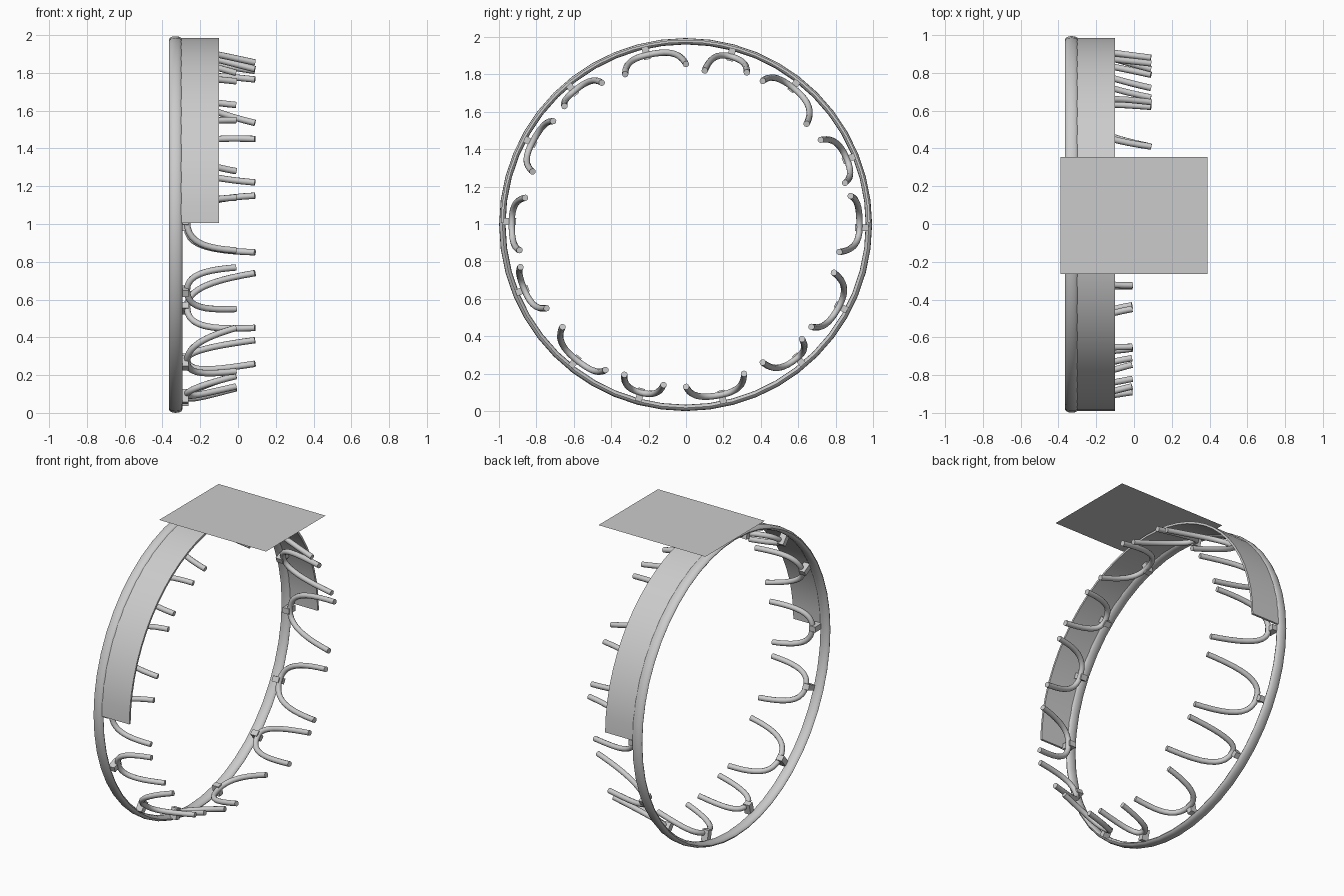
import bpy, bmesh, math
from mathutils import Vector

cube = bpy.data.objects.get("Cube")
if cube:
    bpy.data.objects.remove(cube, do_unlink=True)

grey = bpy.data.materials.new("plain grey")
grey.use_nodes = True
GREY = (0.6, 0.6, 0.6, 1)
grey.diffuse_color = GREY
grey.node_tree.nodes["Principled BSDF"].inputs["Base Color"].default_value = GREY

CENTRE = Vector((0, -0.002, 0.997))


def polar(x, radius, angle):
    """Point on a circle around the x axis, angle from +y towards +z."""
    return CENTRE + Vector((x, radius * math.cos(angle), radius * math.sin(angle)))


def finish(bm, name, smooth=True):
    bmesh.ops.recalc_face_normals(bm, faces=bm.faces)
    mesh = bpy.data.meshes.new(name)
    bm.to_mesh(mesh)
    bm.free()
    obj = bpy.data.objects.new(name, mesh)
    bpy.context.collection.objects.link(obj)
    mesh.materials.append(grey)
    if smooth:
        bpy.ops.object.select_all(action="DESELECT")
        obj.select_set(True)
        bpy.context.view_layer.objects.active = obj
        bpy.ops.object.shade_smooth_by_angle(angle=math.radians(40))
    return obj


def sweep(name, section, start, end, steps):
    """Sweep a closed (x, radius) section around the x axis."""
    bm = bmesh.new()
    full = abs(end - start) > 6.28
    rows = []
    for i in range(steps if full else steps + 1):
        a = start + (end - start) * i / steps
        rows.append([bm.verts.new(polar(x, r, a)) for x, r in section])
    n = len(section)
    for i in range(steps):
        p, q = rows[i], rows[(i + 1) % len(rows)]
        for j in range(n):
            bm.faces.new((p[j], p[(j + 1) % n], q[(j + 1) % n], q[j]))
    if not full:
        bm.faces.new(rows[0])
        bm.faces.new(rows[-1])
    return finish(bm, name)


# Flattened tubular ring
oval = []
for k in range(12):
    a = math.tau * k / 12
    oval.append((-0.33 + 0.035 * math.cos(a), 0.98 + 0.017 * math.sin(a)))
sweep("ring", oval, 0, math.tau, 48)

# Half-round hood over the upper half
sweep("hood", [(-0.32, 0.974), (-0.1, 0.974), (-0.1, 0.988), (-0.32, 0.988)],
      math.radians(0.5), math.radians(179.5), 32)

# Flat sheet on top
bm = bmesh.new()
bm.faces.new([bm.verts.new((x, y, 2)) for x, y in
              ((-0.39, -0.265), (0.39, -0.265), (0.39, 0.355), (-0.39, 0.355))])
finish(bm, "top_sheet", smooth=False)


def prong_half(mid, out, tangent, tip):
    """Curve from the clamp, along the ring, then bending over to the tip."""
    d = tip - mid
    along = tangent * d.dot(tangent)
    inward = out * d.dot(out)
    reach = Vector((d.x, 0, 0))
    p1 = mid + along * 0.75
    p2 = mid + along * 0.93 + inward * 0.45 + reach * 0.38
    pts = []
    for i in range(11):
        t = i / 10
        s = 1 - t
        pts.append(mid * s**3 + p1 * 3 * s * s * t + p2 * 3 * s * t * t + tip * t**3)
    return pts


def tube(name, pts, radius, sides=10):
    bm = bmesh.new()
    rows = []
    side = None
    for i, p in enumerate(pts):
        d = (pts[min(i + 1, len(pts) - 1)] - pts[max(i - 1, 0)]).normalized()
        side = d.orthogonal() if side is None else side - d * side.dot(d)
        side.normalize()
        up = d.cross(side)
        rows.append([bm.verts.new(p + radius * (side * math.cos(math.tau * k / sides)
                     + up * math.sin(math.tau * k / sides))) for k in range(sides)])
    for p, q in zip(rows, rows[1:]):
        for j in range(sides):
            bm.faces.new((p[j], p[(j + 1) % sides], q[(j + 1) % sides], q[j]))
    bm.faces.new(rows[0])
    bm.faces.new(rows[-1])
    return finish(bm, name)


def clamp(name, angle):
    bm = bmesh.new()
    bmesh.ops.create_cube(bm, size=1)
    out = polar(0, 1, angle) - CENTRE
    tan = Vector((0, -out.z, out.y))
    c = polar(-0.285, 0.942, angle)
    for v in bm.verts:
        v.co = c + Vector((v.co.x * 0.045, 0, 0)) + tan * v.co.y * 0.036 + out * v.co.z * 0.072
    finish(bm, name, smooth=False)


# Clamp angle, then both prong tips as (y, z)
LONG = [
    (75, (0.10, 1.82), (0.325, 1.81)), (52, (0.41, 1.765), (0.645, 1.535)),
    (22, (0.72, 1.45), (0.85, 1.22)), (-1, (0.88, 1.15), (0.82, 0.85)),
    (-28, (0.79, 0.74), (0.67, 0.45)), (-50, (0.62, 0.385), (0.41, 0.26)),
    (103, (0, 1.855), (-0.325, 1.80)),
]
SHORT = [
    (-78, (0.31, 0.20), (0, 0.13)), (-105, (-0.33, 0.195), (-0.12, 0.14)),
    (-129, (-0.66, 0.45), (-0.43, 0.22)), (-158, (-0.885, 0.77), (-0.745, 0.55)),
    (-181, (-0.86, 1.14), (-0.89, 0.86)), (-208, (-0.71, 1.55), (-0.82, 1.28)),
    (-230, (-0.45, 1.755), (-0.65, 1.63)),
]
for reach, group, label in ((0.09, LONG, "long"), (-0.01, SHORT, "short")):
    for i, (deg, tip_a, tip_b) in enumerate(group, 1):
        a = math.radians(deg)
        out = polar(0, 1, a) - CENTRE
        tangent = Vector((0, -out.z, out.y))
        mid = polar(-0.27, 0.93, a)
        # Tips left of the middle stop short
        ends = [Vector((reach if y >= 0 else -0.01, y, z)) for y, z in (tip_a, tip_b)]
        first, second = [prong_half(mid, out, tangent, e) for e in ends]
        tube(f"{label}_prong_{i}", first[::-1] + second[1:], 0.017)
        clamp(f"{label}_clamp_{i}", a)
